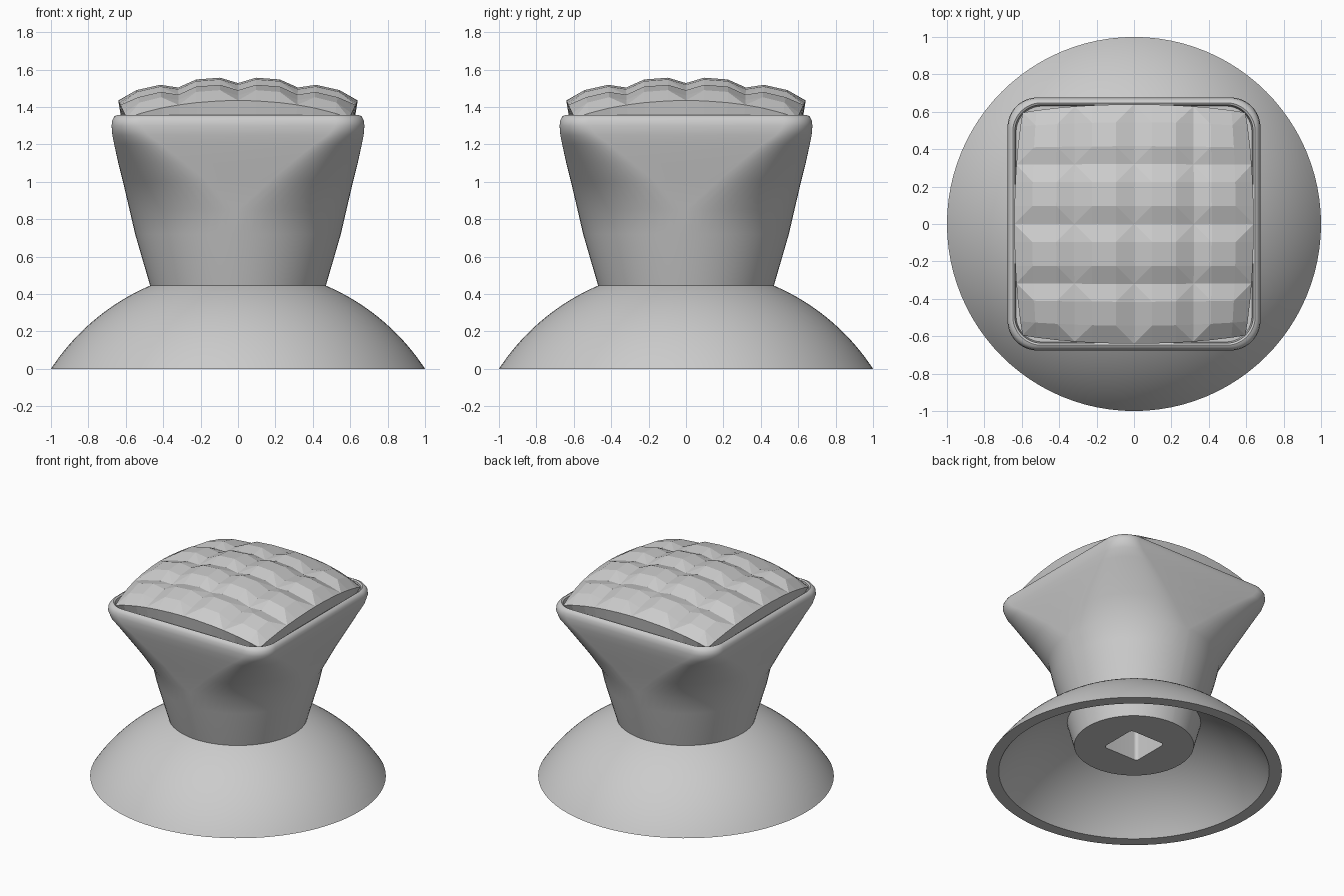
import bpy, bmesh, math

if "Cube" in bpy.data.objects:
    bpy.data.objects.remove(bpy.data.objects["Cube"])

grey = bpy.data.materials.new("plain grey")
grey.diffuse_color = (0.6, 0.6, 0.6, 1)
grey.use_nodes = True
grey.node_tree.nodes["Principled BSDF"].inputs["Base Color"].default_value = grey.diffuse_color


def finish(bm, name, smooth_angle=None):
    """Turn a bmesh into a named object with material and shading."""
    bmesh.ops.recalc_face_normals(bm, faces=bm.faces[:])
    mesh = bpy.data.meshes.new(name)
    bm.to_mesh(mesh)
    bm.free()
    mesh.materials.append(grey)
    obj = bpy.data.objects.new(name, mesh)
    bpy.context.collection.objects.link(obj)
    if smooth_angle:
        bpy.ops.object.select_all(action='DESELECT')
        obj.select_set(True)
        bpy.context.view_layer.objects.active = obj
        bpy.ops.object.shade_smooth_by_angle(angle=math.radians(smooth_angle))
    return obj


def bridge(bm, r0, r1):
    n = len(r0)
    for i in range(n):
        j = (i + 1) % n
        bm.faces.new((r0[i], r0[j], r1[j], r1[i]))


def square_ring(bm, half, diag, z, steps=16):
    """Rounded square given by its half width and its corner distance."""
    c = (half * math.sqrt(2) - diag) / (math.sqrt(2) - 1)
    ring = []
    for q in range(4):
        mid = math.radians(45 + 90 * q)
        cx = math.copysign(half - c, math.cos(mid))
        cy = math.copysign(half - c, math.sin(mid))
        for i in range(steps + 1):
            # tiny inset keeps neighbouring arcs from sharing points on circles
            a = mid + math.radians(88) * (i / steps - 0.5)
            ring.append(bm.verts.new((cx + c * math.cos(a), cy + c * math.sin(a), z)))
    return ring


# Bowl-shaped base: spherical shell with a flat rim, open underneath
CENTRE = -0.653


def arc(r_start, r_end, radius, n=20):
    a0, a1 = math.asin(r_start / radius), math.asin(r_end / radius)
    for i in range(n + 1):
        a = a0 + (a1 - a0) * i / n
        yield radius * math.sin(a), CENTRE + radius * math.cos(a)


bm = bmesh.new()
profile = list(arc(1.0, 0.42, math.hypot(1.0, CENTRE)))
profile += list(arc(0.42, 0.915, math.hypot(0.915, CENTRE)))
SEG = 96
rings = [[bm.verts.new((r * math.cos(math.tau * i / SEG),
                        r * math.sin(math.tau * i / SEG), z)) for i in range(SEG)]
         for r, z in profile]
for k in range(len(rings)):
    bridge(bm, rings[k], rings[(k + 1) % len(rings)])
finish(bm, "bowl_base", 35)

# Neck and head: socket, round neck, square flare, rolled rim, recess
# (half width, corner distance, height)
sections = [
    (0.145, 0.195, 0.70), (0.145, 0.195, 0.20),
    (0.405, 0.405, 0.20), (0.47, 0.47, 0.445), (0.55, 0.55, 0.72), (0.58, 0.58, 0.85),
    (0.615, 0.68, 1.0), (0.64, 0.755, 1.1), (0.662, 0.83, 1.2), (0.672, 0.87, 1.25),
    (0.676, 0.89, 1.3), (0.672, 0.886, 1.33), (0.661, 0.871, 1.35),
    (0.648, 0.853, 1.356), (0.637, 0.842, 1.35), (0.630, 0.834, 1.30),
]
bm = bmesh.new()
rings = [square_ring(bm, *s) for s in sections]
for lower, upper in zip(rings, rings[1:]):
    bridge(bm, lower, upper)
bm.faces.new(rings[0])
bm.faces.new(rings[-1])
finish(bm, "neck_and_head", 40)

# Faceted tufted cap: 4 x 4 raised cells on a shallow dome
CELLS, HALF = 4, 0.64
stops = [c + f for c in range(CELLS) for f in (0, 0.3, 0.7)] + [CELLS]
N = len(stops)


def cap_point(i, j):
    u, v = (stops[k] / CELLS * 2 - 1 for k in (i, j))
    # edges draw in towards the corners
    x = HALF * u * (1 - 0.07 * v * v * abs(u) ** 3)
    y = HALF * v * (1 - 0.07 * u * u * abs(v) ** 3)
    z = 1.53 - 0.095 * (u * u + v * v)
    on_x, on_y = i % 3 == 0, j % 3 == 0
    if not (on_x or on_y):
        z += 0.031
    elif on_x and on_y and 0 < i < N - 1 and 0 < j < N - 1:
        z -= 0.018
    return x, y, z


bm = bmesh.new()
grid = [[bm.verts.new(cap_point(i, j)) for j in range(N)] for i in range(N)]
for i in range(N - 1):
    for j in range(N - 1):
        a, b, c, d = grid[i][j], grid[i + 1][j], grid[i + 1][j + 1], grid[i][j + 1]
        # split cell corner patches outwards from the valley node
        if (i % 3 == 0) == (j % 3 == 0) or i % 3 == 1 or j % 3 == 1:
            if (i % 3, j % 3) in ((0, 0), (2, 2)):
                bm.faces.new((a, b, c)), bm.faces.new((a, c, d))
            elif i % 3 == 1 or j % 3 == 1:
                bm.faces.new((a, b, c, d))
        else:
            bm.faces.new((a, b, d)), bm.faces.new((b, c, d))
# Undercut skirt below the cap
last = N - 1
border = ([grid[i][0] for i in range(last)] + [grid[last][j] for j in range(last)]
          + [grid[i][last] for i in range(last, 0, -1)]
          + [grid[0][j] for j in range(last, 0, -1)])
foot = [bm.verts.new((v.co.x * 0.965, v.co.y * 0.965, 1.295)) for v in border]
bridge(bm, border, foot)
bm.faces.new(foot)
finish(bm, "faceted_cap")
